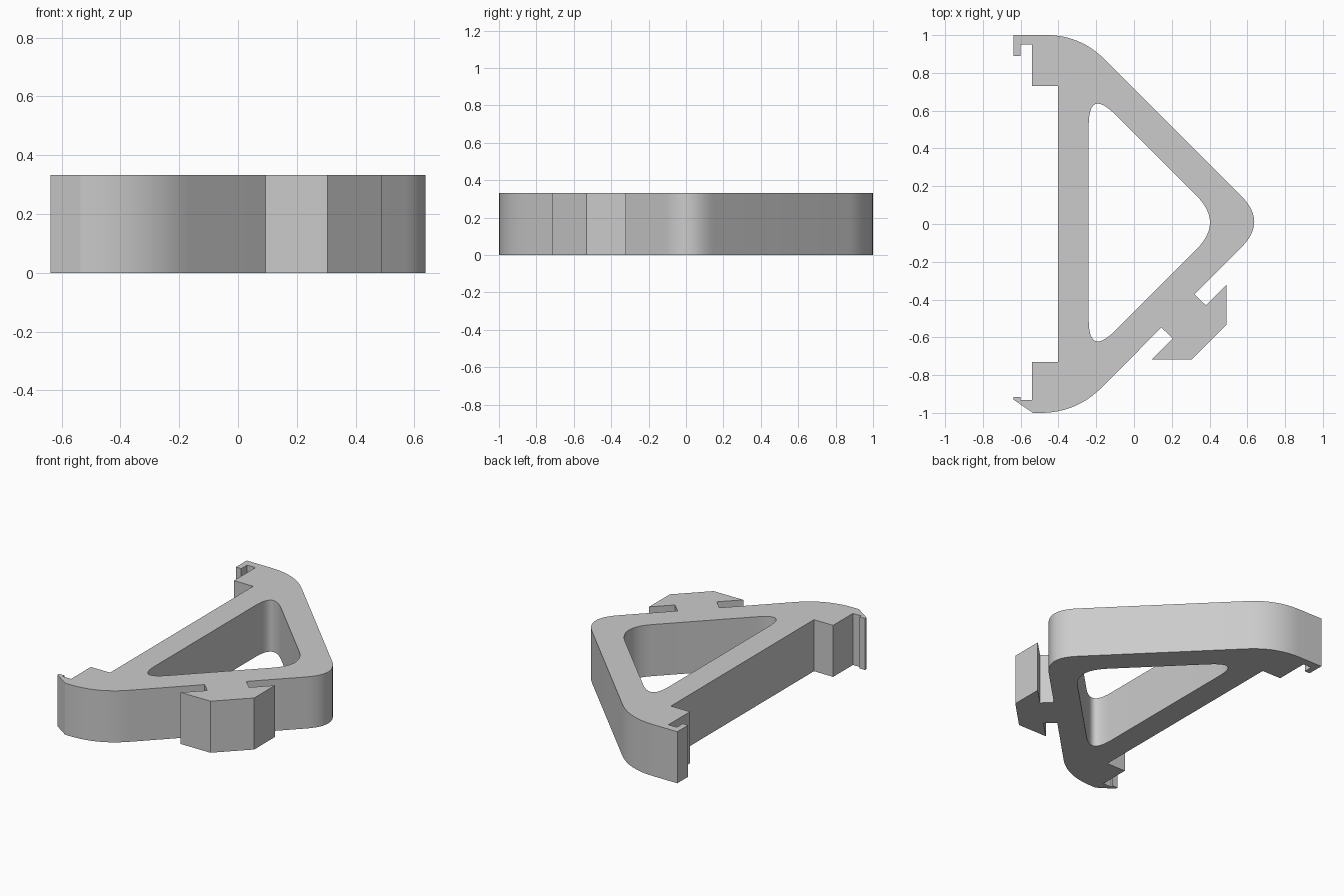
import bpy, bmesh, math
from mathutils import Vector

cube = bpy.data.objects.get("Cube")
if cube:
    bpy.data.objects.remove(cube, do_unlink=True)

HEIGHT = 0.333
STEPS = 12


def rounded_loop(corners):
    """Turn (x, y, blend length) corners into a closed outline with soft corners."""
    points = []
    for i, (x, y, blend) in enumerate(corners):
        corner = Vector((x, y, 0))
        if not blend:
            points.append(corner)
            continue
        before = Vector((*corners[i - 1][:2], 0))
        after = Vector((*corners[(i + 1) % len(corners)][:2], 0))
        start = corner + (before - corner).normalized() * blend
        end = corner + (after - corner).normalized() * blend
        for k in range(STEPS + 1):
            s = k / STEPS
            points.append(start * (1 - s) ** 2 + corner * 2 * s * (1 - s) + end * s * s)
    return points


def extruded_plate(name, loops, height, material):
    """Fill outlines (outer edge and holes) and extrude them upwards."""
    bm = bmesh.new()
    edges = []
    for loop in loops:
        verts = [bm.verts.new(p) for p in loop]
        edges += [bm.edges.new((v, verts[i - 1])) for i, v in enumerate(verts)]
    bmesh.ops.triangle_fill(bm, use_beauty=True, edges=edges, normal=(0, 0, 1))
    extruded = bmesh.ops.extrude_face_region(bm, geom=bm.faces[:], use_keep_orig=True)
    top = [g for g in extruded["geom"] if isinstance(g, bmesh.types.BMVert)]
    bmesh.ops.translate(bm, verts=top, vec=(0, 0, height))
    bmesh.ops.recalc_face_normals(bm, faces=bm.faces[:])
    mesh = bpy.data.meshes.new(name)
    bm.to_mesh(mesh)
    bm.free()
    mesh.materials.append(material)
    obj = bpy.data.objects.new(name, mesh)
    bpy.context.collection.objects.link(obj)
    bpy.ops.object.select_all(action="DESELECT")
    obj.select_set(True)
    bpy.context.view_layer.objects.active = obj
    bpy.ops.object.shade_smooth_by_angle(angle=math.radians(25))
    return obj


grey = bpy.data.materials.new("light grey plastic")
grey.use_nodes = True
colour = (0.6, 0.6, 0.6, 1)
grey.diffuse_color = colour
grey.node_tree.nodes["Principled BSDF"].inputs["Base Color"].default_value = colour

# Upper clip: hooked lip and stepped block
upper_clip = [(-0.638, 1, 0), (-0.638, 0.89, 0), (-0.6, 0.89, 0), (-0.6, 0.95, 0),
              (-0.54, 0.95, 0), (-0.54, 0.73, 0), (-0.403, 0.73, 0)]
# Lower clip: stepped block and bevelled snap lip
lower_clip = [(-0.403, -0.73, 0), (-0.54, -0.73, 0), (-0.54, -0.932, 0), (-0.6, -0.932, 0),
              (-0.6, -0.915, 0), (-0.638, -0.915, 0), (-0.638, -0.93, 0), (-0.535, -1, 0)]
# T-shaped hook on the lower slanted arm
hook = [(0.145, -0.548, 0), (0.205, -0.606, 0), (0.093, -0.717, 0), (0.305, -0.717, 0),
        (0.489, -0.533, 0), (0.489, -0.322, 0), (0.38, -0.43, 0), (0.32, -0.372, 0)]
# Rounded shoulders and nose of the triangle
outer = (upper_clip + lower_clip + [(-0.305, -1, 0.19)] + hook
         + [(0.704, 0.012, 0.19), (-0.284, 1, 0.18)])
# Triangular window
window = [(-0.24, 0.72, 0.2), (-0.24, -0.705, 0.2), (0.473, 0.008, 0.2)]

extruded_plate("triangular_bracket", [rounded_loop(outer), rounded_loop(window)], HEIGHT, grey)
